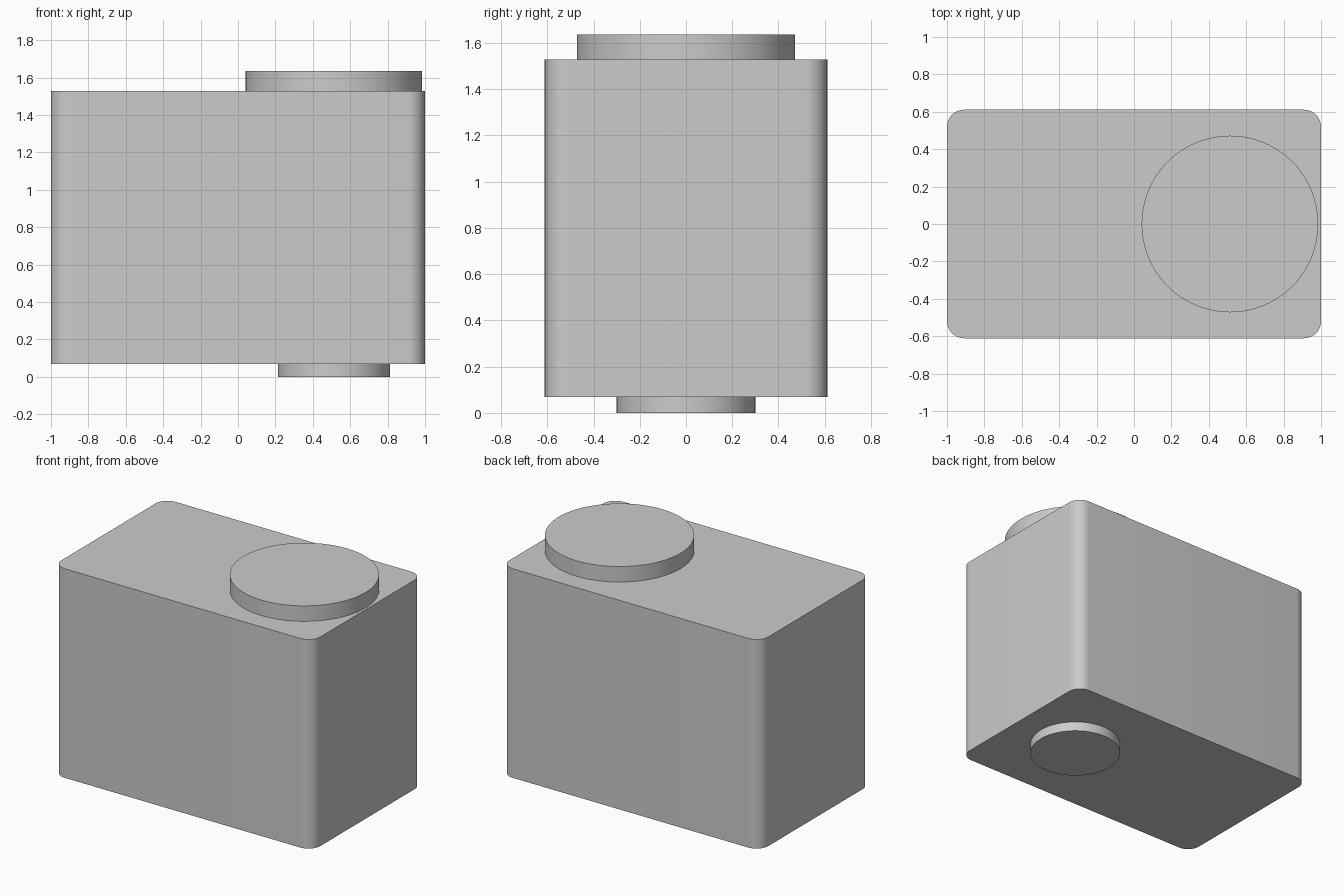
import bpy
import bmesh

# Remove the default object
cube = bpy.data.objects.get("Cube")
if cube:
    bpy.data.objects.remove(cube, do_unlink=True)

# One grey for every part
grey = bpy.data.materials.new("light_grey")
grey.use_nodes = True
color = (0.6, 0.6, 0.6, 1.0)
grey.diffuse_color = color
grey.node_tree.nodes["Principled BSDF"].inputs["Base Color"].default_value = color


def finish(obj, name):
    obj.name = obj.data.name = name
    obj.data.materials.append(grey)
    bpy.ops.object.select_all(action="DESELECT")
    obj.select_set(True)
    bpy.context.view_layer.objects.active = obj
    bpy.ops.object.shade_smooth_by_angle()


def block(name, size_x, size_y, z0, z1, radius):
    """Box whose upright edges are rounded."""
    bm = bmesh.new()
    bmesh.ops.create_cube(bm, size=1)
    for v in bm.verts:
        v.co.x *= size_x
        v.co.y *= size_y
        v.co.z = z1 if v.co.z > 0 else z0
    upright = [e for e in bm.edges
               if abs(e.verts[0].co.z - e.verts[1].co.z) > 0.1]
    bmesh.ops.bevel(bm, geom=upright, offset=radius, offset_type="OFFSET",
                    segments=10, profile=0.5, affect="EDGES")
    mesh = bpy.data.meshes.new(name)
    bm.to_mesh(mesh)
    bm.free()
    obj = bpy.data.objects.new(name, mesh)
    bpy.context.collection.objects.link(obj)
    finish(obj, name)


def disc(name, x, radius, z0, z1):
    bpy.ops.mesh.primitive_cylinder_add(
        vertices=96, radius=radius, depth=z1 - z0, location=(x, 0, (z0 + z1) / 2))
    finish(bpy.context.object, name)


# Main body with a wide disc on top and a small one below, on the same axis
block("body", 2.0, 1.222, 0.068, 1.528, 0.092)
disc("top_disc", 0.513, 0.472, 1.528, 1.636)
disc("bottom_disc", 0.513, 0.3, 0.0, 0.068)
